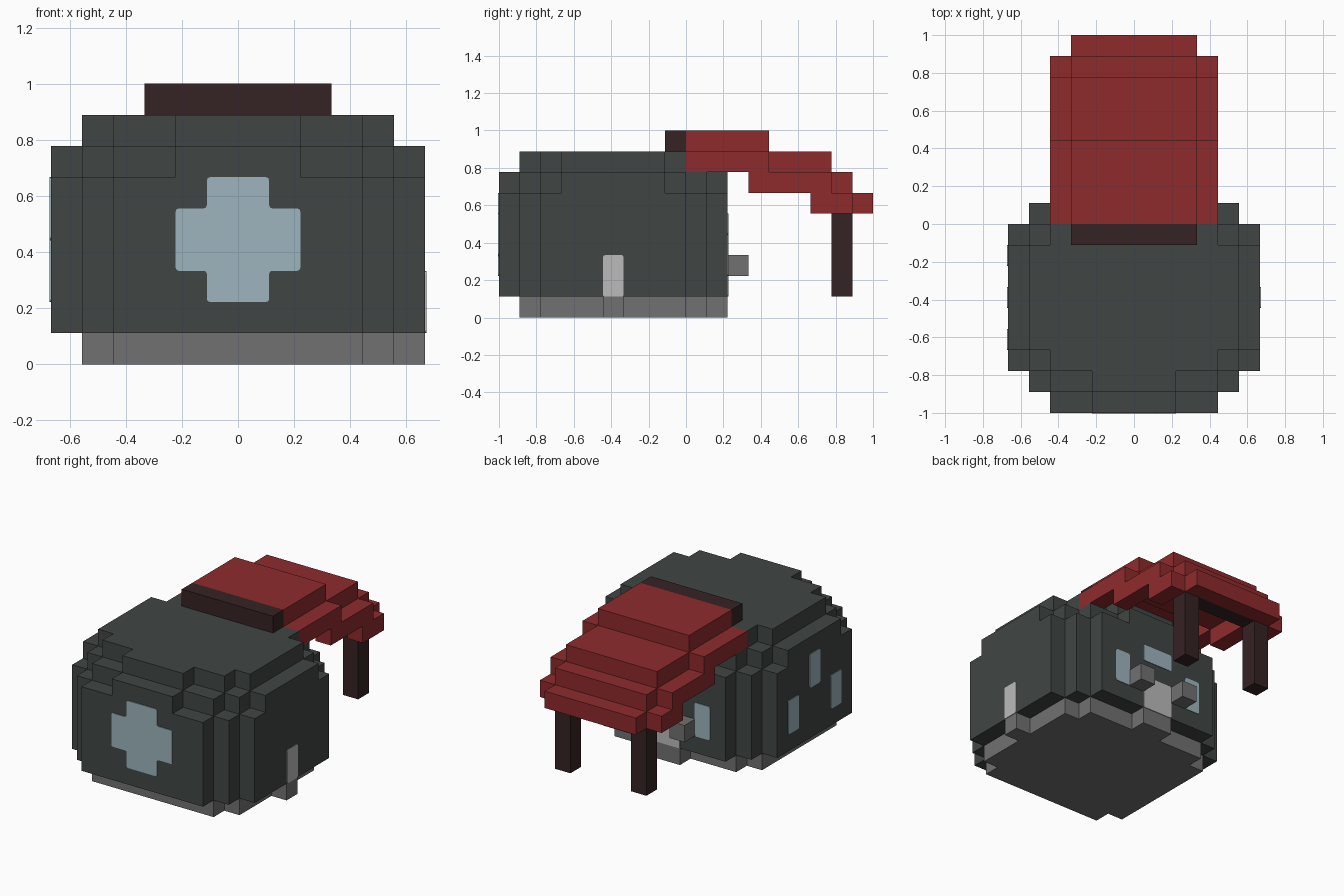
import bpy, bmesh
from mathutils import Vector

cube = bpy.data.objects.get("Cube")
if cube:
    bpy.data.objects.remove(cube, do_unlink=True)

U = 1 / 9          # one block of the model
THIN = 0.04        # plate thickness in blocks


def material(name, r, g, b):
    m = bpy.data.materials.new(name)
    m.use_nodes = True
    m.diffuse_color = (r, g, b, 1)
    bsdf = next(n for n in m.node_tree.nodes if n.type == 'BSDF_PRINCIPLED')
    bsdf.inputs["Base Color"].default_value = (r, g, b, 1)
    bsdf.inputs["Roughness"].default_value = 0.9
    return m


SLATE = material("slate wall", 0.051, 0.061, 0.058)
STONE = material("grey stone", 0.165, 0.165, 0.165)
RED = material("red canopy", 0.275, 0.024, 0.026)
WOOD = material("dark wood", 0.036, 0.016, 0.017)
GLASS = material("pale blue glass", 0.337, 0.462, 0.509)
DOOR = material("light door", 0.497, 0.497, 0.497)


def prism(name, outline, axis, lo, hi, mat, rounding=0):
    """Extrude a flat outline along an axis, all sizes in blocks."""
    place = {'x': lambda a, b: (lo, a, b),
             'y': lambda a, b: (a, lo, b),
             'z': lambda a, b: (a, b, lo)}[axis]
    bm = bmesh.new()
    bm.faces.new([bm.verts.new(place(a, b)) for a, b in outline])
    if rounding:
        bmesh.ops.bevel(bm, geom=bm.verts[:], offset=rounding, segments=2,
                        profile=0.5, affect='VERTICES')
    out = bmesh.ops.extrude_face_region(bm, geom=bm.faces[:])
    shift = Vector([hi - lo if axis == k else 0 for k in 'xyz'])
    moved = [v for v in out["geom"] if isinstance(v, bmesh.types.BMVert)]
    bmesh.ops.translate(bm, verts=moved, vec=shift)
    bmesh.ops.recalc_face_normals(bm, faces=bm.faces[:])
    bmesh.ops.scale(bm, vec=(U, U, U), verts=bm.verts[:])
    mesh = bpy.data.meshes.new(name)
    bm.to_mesh(mesh)
    bm.free()
    mesh.materials.append(mat)
    obj = bpy.data.objects.new(name, mesh)
    bpy.context.collection.objects.link(obj)
    return obj


def rect(a0, a1, b0, b1):
    return [(a0, b0), (a1, b0), (a1, b1), (a0, b1)]


def box(name, x0, x1, y0, y1, z0, z1, mat):
    return prism(name, rect(x0, x1, y0, y1), 'z', z0, z1, mat)


def stepped_plan(steps):
    """Plan with stepped corners from (half width, front y), narrow to wide."""
    front = []
    for (h, y), nxt in zip(steps, steps[1:] + [None]):
        front.append((h, y))
        if nxt:
            front.append((h, nxt[1]))
    right = front + [(x, -7 - y) for x, y in reversed(front)]
    return right + [(-x, y) for x, y in reversed(right)]


# House body in stepped tiers
tiers = [("foundation", 0, 1, [(4, -8), (5, -7)], STONE),
         ("house_wall", 1, 6, [(4, -9), (5, -8), (6, -7)], SLATE),
         ("upper_wall", 6, 7, [(2, -9), (4, -8), (5, -7), (6, -6)], SLATE),
         ("house_roof", 7, 8, [(2, -8), (4, -7), (5, -6)], SLATE)]
for name, z0, z1, steps, mat in tiers:
    prism(name, stepped_plan(steps), 'z', z0, z1, mat)

# Door steps
box("side_step", 5, 6, -4, -3, 0, 1, STONE)
box("back_step", -1, 1, 1, 2, 0, 1, STONE)

# Front cross window
quarter = [(1, 2), (1, 3), (2, 3), (2, 5), (1, 5), (1, 6)]
cross = quarter + [(-x, z) for x, z in reversed(quarter)]
prism("cross_window", cross, 'y', -9 - THIN, -9, GLASS, 0.1)

# Doors
prism("side_door", rect(-4, -3, 1, 3), 'x', 6, 6 + THIN, DOOR, 0.1)
prism("back_door", rect(-1, 1, 1, 3), 'y', 2, 2 + THIN, DOOR, 0.1)

# Windows on the right-hand wall
for i, (y, z) in enumerate([(-2, 2), (-4, 4), (-6, 2)]):
    prism(f"side_window_{i + 1}", rect(y, y + 1, z, z + 2), 'x',
          -6 - THIN, -6, GLASS, 0.1)

# Back windows and wall brackets
prism("back_top_window", rect(-1, 1, 4, 5), 'y', 2, 2 + THIN, GLASS, 0.1)
for side, x in (("left", 2), ("right", -3)):
    prism(f"back_window_{side}", rect(x, x + 1, 2, 4), 'y', 2, 2 + THIN, GLASS, 0.1)
for side, x in (("left", 1), ("right", -2)):
    box(f"wall_bracket_{side}", x, x + 1, 2, 3, 2, 3, STONE)

# Canopy with lower side rims
centre = [(0, 9), (4, 9), (4, 8), (7, 8), (7, 7), (8, 7), (8, 6),
          (6, 6), (6, 7), (3, 7), (3, 8), (0, 8)]
rim = [(0, 8), (4, 8), (4, 7), (7, 7), (7, 6), (8, 6), (8, 5),
       (6, 5), (6, 6), (3, 6), (3, 7), (0, 7)]
prism("canopy_centre", centre, 'x', -3, 3, RED)
box("canopy_lip", -3, 3, 8, 9, 5, 6, RED)
for side, x in (("left", 3), ("right", -4)):
    prism(f"canopy_rim_{side}", rim, 'x', x, x + 1, RED)

# Wooden supports
box("roof_beam", -3, 3, -1, 0, 8, 9, WOOD)
box("canopy_beam", -3, 3, 7, 8, 5, 6, WOOD)
for side, x in (("left", 2), ("right", -3)):
    box(f"canopy_post_{side}", x, x + 1, 7, 8, 1, 5, WOOD)
